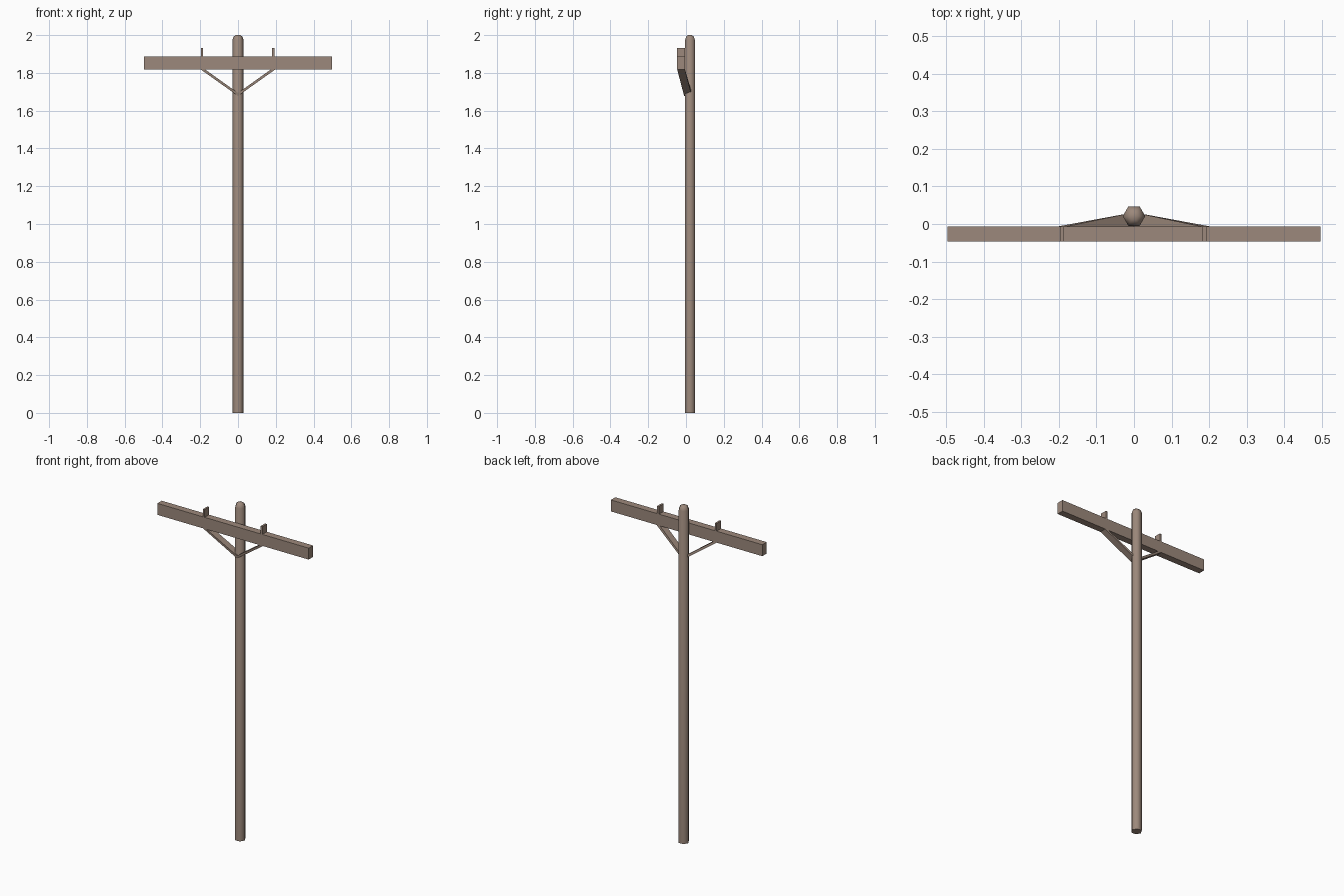
import bpy, math

if "Cube" in bpy.data.objects:
    bpy.data.objects.remove(bpy.data.objects["Cube"])

# One weathered wood colour
wood = bpy.data.materials.new("weathered_wood")
wood.diffuse_color = (0.335, 0.25, 0.20, 1)
wood.use_nodes = True
wood.node_tree.nodes["Principled BSDF"].inputs["Base Color"].default_value = wood.diffuse_color


def make(name, verts, faces):
    mesh = bpy.data.meshes.new(name)
    mesh.from_pydata(verts, [], faces)
    mesh.materials.append(wood)
    obj = bpy.data.objects.new(name, mesh)
    bpy.context.collection.objects.link(obj)
    return obj


BOX_FACES = [(0, 3, 2, 1), (4, 5, 6, 7), (0, 1, 5, 4),
             (1, 2, 6, 5), (2, 3, 7, 6), (3, 0, 4, 7)]


def box(name, x0, x1, y0, y1, z0, z1):
    v = [(x, y, z) for z in (z0, z1)
         for x, y in ((x0, y0), (x1, y0), (x1, y1), (x0, y1))]
    return make(name, v, BOX_FACES)


# Six-sided pole with a small domed top
SIDES, CY = 6, 0.021
rings = [(0, 0.03), (1.975, 0.03), (1.992, 0.023), (2.0, 0.012)]
verts = [(r * math.cos(2 * math.pi * i / SIDES),
          CY + r * math.sin(2 * math.pi * i / SIDES), z)
         for z, r in rings for i in range(SIDES)]
faces = [(k * SIDES + i, k * SIDES + (i + 1) % SIDES,
          (k + 1) * SIDES + (i + 1) % SIDES, (k + 1) * SIDES + i)
         for k in range(len(rings) - 1) for i in range(SIDES)]
faces.append(tuple(reversed(range(SIDES))))
faces.append(tuple(range(len(verts) - SIDES, len(verts))))
pole = make("pole", verts, faces)
bpy.context.view_layer.objects.active = pole
pole.select_set(True)
bpy.ops.object.shade_smooth_by_angle(angle=math.radians(65))

# Crossarm on the front of the pole
Y0, Y1 = -0.047, -0.006
box("crossarm", -0.497, 0.497, Y0, Y1, 1.818, 1.886)

# Upright pegs on the crossarm
box("peg_left", -0.197, -0.186, Y0, Y1, 1.88, 1.932)
box("peg_right", 0.181, 0.193, Y0, Y1, 1.88, 1.932)

# Slanted braces, leaning back from the crossarm to the pole
for side, s in (("left", -1), ("right", 1)):
    low = [(0, -0.010, 1.678), (0, -0.010, 1.694), (0, 0.031, 1.694), (0, 0.031, 1.678)]
    high = [(s * 0.2, Y0, 1.82), (s * 0.177, Y0, 1.82),
            (s * 0.177, Y1, 1.82), (s * 0.2, Y1, 1.82)]
    f = BOX_FACES if s < 0 else [tuple(reversed(q)) for q in BOX_FACES]
    # low ring runs under-edge first, matching the outer edge of the high ring
    make("brace_" + side, low + high, f)
